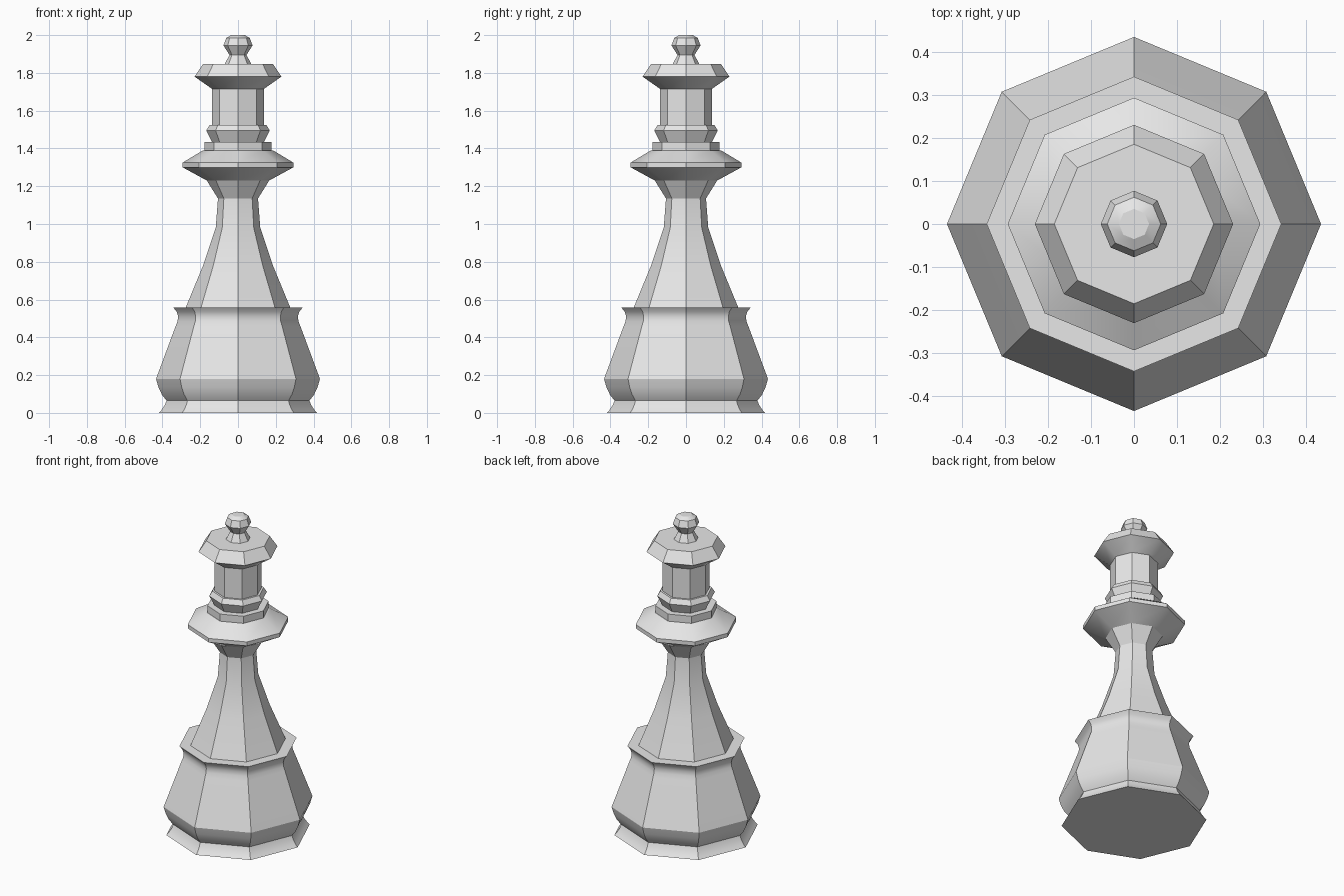
import bpy, bmesh
from math import cos, sin, radians

SIDES = 8

cube = bpy.data.objects.get("Cube")
if cube:
    bpy.data.objects.remove(cube, do_unlink=True)

grey = bpy.data.materials.new("light_grey")
grey.use_nodes = True
grey.diffuse_color = (0.8, 0.8, 0.8, 1)
grey.node_tree.nodes["Principled BSDF"].inputs["Base Color"].default_value = (0.8, 0.8, 0.8, 1)


def turned(name, profile):
    """Closed eight-sided solid turned from (radius, height) points, bottom to top."""
    bm = bmesh.new()
    rings = []
    for r, z in profile:
        angles = [radians(360 / SIDES * i) for i in range(SIDES)]
        rings.append([bm.verts.new((r * cos(a), r * sin(a), z)) for a in angles])
    for low, high in zip(rings, rings[1:]):
        for i in range(SIDES):
            j = (i + 1) % SIDES
            bm.faces.new((low[i], low[j], high[j], high[i]))
    bm.faces.new(rings[0][::-1])
    bm.faces.new(rings[-1])
    mesh = bpy.data.meshes.new(name)
    bm.to_mesh(mesh)
    bm.free()
    mesh.materials.append(grey)
    obj = bpy.data.objects.new(name, mesh)
    bpy.context.collection.objects.link(obj)
    # Soft curves along the profile, crisp corners between the sides
    bpy.ops.object.select_all(action='DESELECT')
    obj.select_set(True)
    bpy.context.view_layer.objects.active = obj
    bpy.ops.object.shade_smooth_by_angle(angle=radians(30))
    return obj


# Flared foot, swelling body and flared rim
turned("base", [(0.418, 0), (0.405, 0.015), (0.388, 0.04), (0.378, 0.065),
                (0.402, 0.095), (0.421, 0.135), (0.434, 0.18),
                (0.33, 0.46), (0.32, 0.485), (0.317, 0.51), (0.324, 0.535), (0.342, 0.557)])

# Tapering stem that opens out under the collar
turned("stem", [(0.28, 0.55), (0.185, 0.78), (0.118, 0.98), (0.106, 1.135), (0.165, 1.23)])

# Wide disc collar with a small step
turned("collar", [(0.165, 1.23), (0.293, 1.3), (0.293, 1.325), (0.185, 1.39)])
turned("collar_step", [(0.178, 1.385), (0.178, 1.435)])

# Neck ring and straight column
turned("neck_ring", [(0.135, 1.43), (0.168, 1.495), (0.15, 1.525)])
turned("column", [(0.137, 1.52), (0.137, 1.715)])

# Overhanging crown and finial
turned("crown", [(0.137, 1.715), (0.23, 1.78), (0.185, 1.847)])
turned("finial", [(0.074, 1.84), (0.045, 1.895), (0.077, 1.945), (0.062, 1.985), (0.035, 2.0)])
